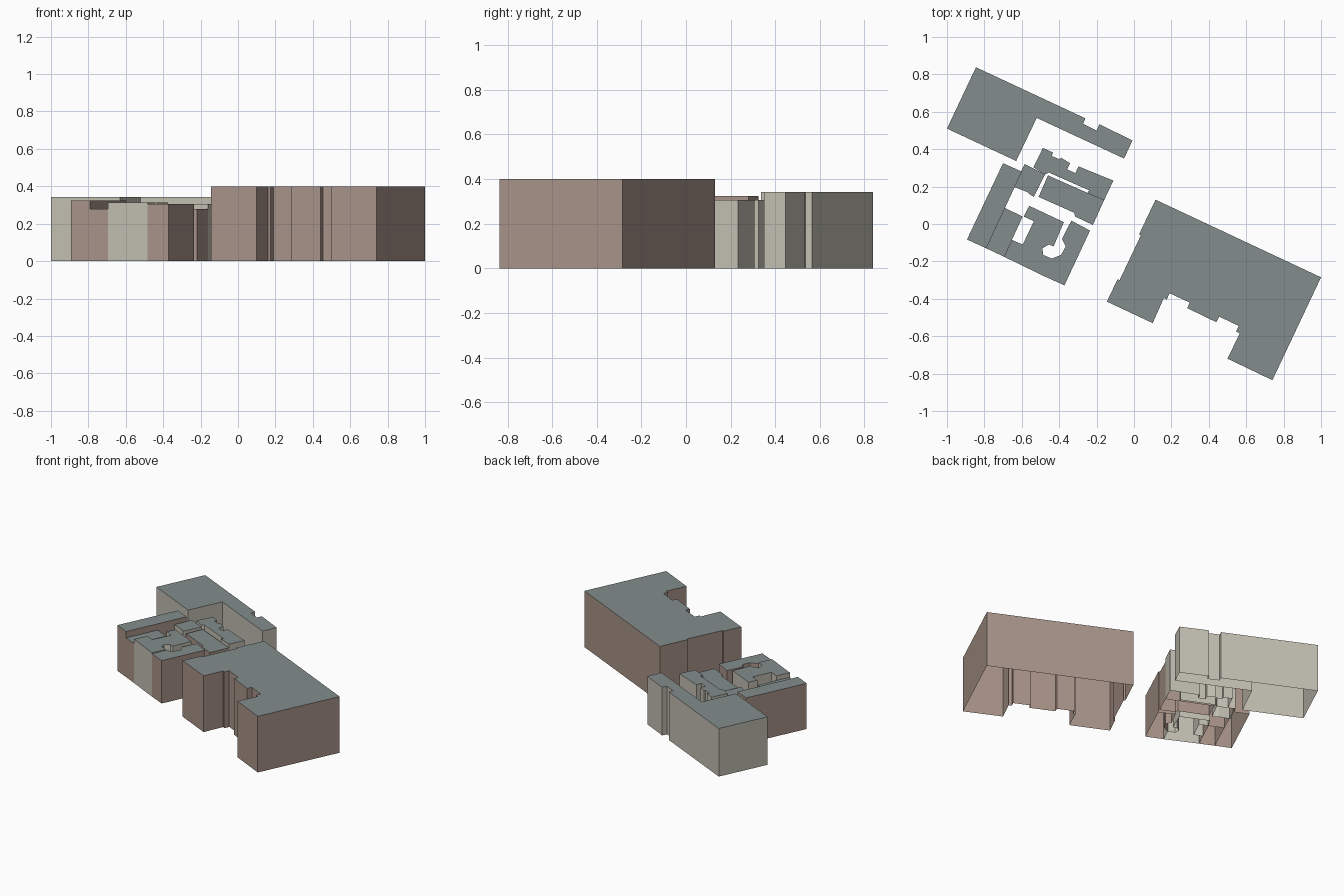
import bpy
import bmesh

cube = bpy.data.objects.get("Cube")
if cube:
    bpy.data.objects.remove(cube, do_unlink=True)


def make_material(name, rgb):
    material = bpy.data.materials.new(name)
    material.use_nodes = True
    color = (*rgb, 1.0)
    material.diffuse_color = color
    shader = material.node_tree.nodes["Principled BSDF"]
    shader.inputs["Base Color"].default_value = color
    shader.inputs["Roughness"].default_value = 0.9
    return material


roof_grey = make_material("roof_grey", (0.23, 0.27, 0.265))
brick_brown = make_material("brick_brown", (0.40, 0.30, 0.255))
plaster_cream = make_material("plaster_cream", (0.55, 0.53, 0.45))


def signed_area(points):
    pairs = zip(points, points[1:] + points[:1])
    return sum(a[0] * b[1] - b[0] * a[1] for a, b in pairs) / 2


def make_building(name, height, wall_material, outline):
    """Raise a ground outline into walls with a flat roof and an open base."""
    if signed_area(outline) < 0:
        outline = outline[::-1]
    bm = bmesh.new()
    base = [bm.verts.new((x, y, 0)) for x, y in outline]
    eaves = [bm.verts.new((x, y, height)) for x, y in outline]
    for i in range(len(outline)):
        j = (i + 1) % len(outline)
        wall = bm.faces.new((base[i], base[j], eaves[j], eaves[i]))
        wall.material_index = 0
    roof = bm.faces.new(eaves)
    roof.material_index = 1
    mesh = bpy.data.meshes.new(name)
    bm.to_mesh(mesh)
    bm.free()
    mesh.materials.append(wall_material)
    mesh.materials.append(roof_grey)
    building = bpy.data.objects.new(name, mesh)
    bpy.context.collection.objects.link(building)
    return building


# Large block with a stepped recess in its front
make_building("large_block", 0.4, brick_brown, [
    (0.115, 0.13), (1.0, -0.285), (0.74, -0.835), (0.5, -0.72),
    (0.565, -0.585), (0.545, -0.575), (0.56, -0.545), (0.455, -0.495),
    (0.44, -0.525), (0.285, -0.45), (0.297, -0.42), (0.19, -0.37),
    (0.175, -0.405), (0.16, -0.395), (0.1, -0.53), (-0.145, -0.415),
    (-0.088, -0.295), (-0.077, -0.3), (0.037, -0.06), (0.027, -0.055),
])

# Angled block along the back
make_building("back_block", 0.342, plaster_cream, [
    (-0.845, 0.838), (-0.26, 0.565), (-0.272, 0.535), (-0.2, 0.5),
    (-0.185, 0.533), (-0.008, 0.447), (-0.053, 0.35), (-0.52, 0.567),
    (-0.63, 0.337), (-1.0, 0.51),
])

# Small courtyard houses
make_building("side_row", 0.325, brick_brown, [
    (-0.7, 0.325), (-0.6, 0.28), (-0.79, -0.13), (-0.893, -0.083),
])
make_building("side_annex", 0.28, brick_brown, [
    (-0.79, -0.13), (-0.69, 0.085), (-0.595, 0.04), (-0.653, -0.085),
    (-0.695, -0.175),
])
make_building("courtyard_house", 0.313, plaster_cream, [
    (-0.695, -0.175), (-0.653, -0.085), (-0.595, -0.11), (-0.535, 0.015),
    (-0.59, 0.04), (-0.56, 0.097), (-0.375, 0.01), (-0.43, -0.12),
    (-0.455, -0.11), (-0.49, -0.13), (-0.485, -0.165), (-0.44, -0.185),
    (-0.483, -0.278),
])
make_building("front_corner_house", 0.305, brick_brown, [
    (-0.483, -0.278), (-0.372, -0.328), (-0.235, -0.035), (-0.335, 0.018),
    (-0.385, -0.08), (-0.365, -0.12), (-0.39, -0.165), (-0.44, -0.185),
])
make_building("inner_house", 0.29, plaster_cream, [
    (-0.585, 0.32), (-0.475, 0.265), (-0.535, 0.145), (-0.56, 0.16),
    (-0.57, 0.17), (-0.645, 0.2),
])
make_building("comb_house", 0.305, plaster_cream, [
    (-0.487, 0.407), (-0.433, 0.382), (-0.44, 0.363), (-0.395, 0.345),
    (-0.39, 0.355), (-0.342, 0.325), (-0.358, 0.292), (-0.313, 0.272),
    (-0.297, 0.308), (-0.11, 0.232), (-0.16, 0.127), (-0.25, 0.165),
    (-0.24, 0.18), (-0.455, 0.275), (-0.475, 0.265), (-0.538, 0.303),
])
make_building("middle_row", 0.28, brick_brown, [
    (-0.46, 0.26), (-0.16, 0.127), (-0.22, -0.005), (-0.315, 0.04),
    (-0.32, 0.06), (-0.51, 0.145),
])
